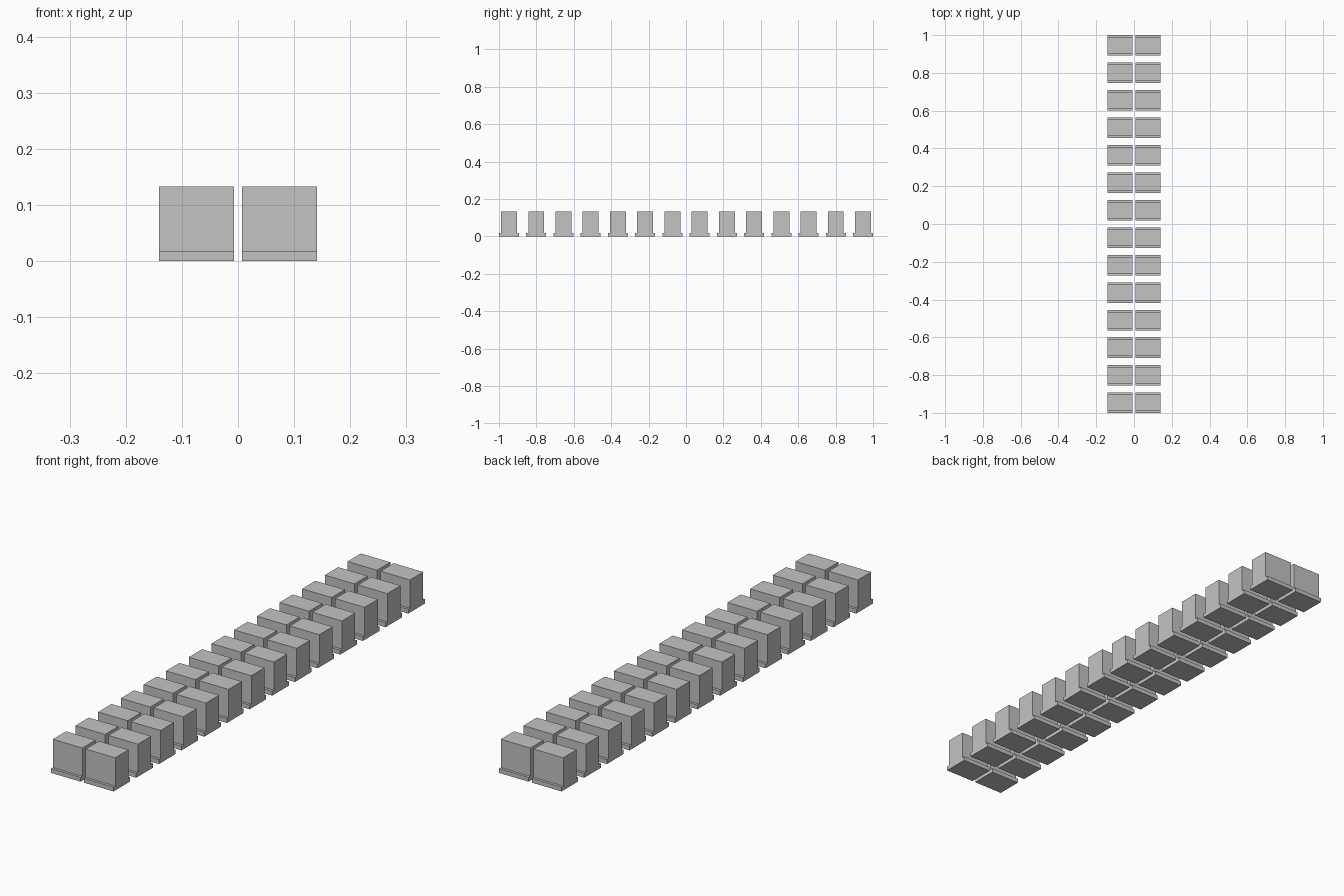
import bpy

if "Cube" in bpy.data.objects:
    bpy.data.objects.remove(bpy.data.objects["Cube"])

ROWS = 14
PITCH = 0.1456          # spacing between rows along y
X_IN, X_OUT = 0.0075, 0.1405
BASE_DEPTH, BLOCK_DEPTH = 0.107, 0.085
BASE_TOP, BLOCK_TOP = 0.0175, 0.1325

grey = bpy.data.materials.new("light_grey")
grey.diffuse_color = (0.55, 0.55, 0.55, 1)
grey.use_nodes = True
grey.node_tree.nodes["Principled BSDF"].inputs["Base Color"].default_value = grey.diffuse_color


def box(name, x, y, depth, z0, z1):
    """Flat-faced box, one column wide, between heights z0 and z1."""
    bpy.ops.mesh.primitive_cube_add(size=1, location=(x, y, (z0 + z1) / 2))
    ob = bpy.context.object
    ob.name = name
    ob.scale = (X_OUT - X_IN, depth, z1 - z0)
    bpy.ops.object.transform_apply(location=False, rotation=False, scale=True)
    ob.data.materials.append(grey)


# Two columns of blocks, each block standing on a slightly deeper base slab
for row in range(ROWS):
    y = (row - (ROWS - 1) / 2) * PITCH
    for side, label in ((-1, "left"), (1, "right")):
        x = side * (X_IN + X_OUT) / 2
        box(f"base_slab_{label}_{row + 1}", x, y, BASE_DEPTH, 0, BASE_TOP)
        box(f"block_{label}_{row + 1}", x, y, BLOCK_DEPTH, BASE_TOP, BLOCK_TOP)
